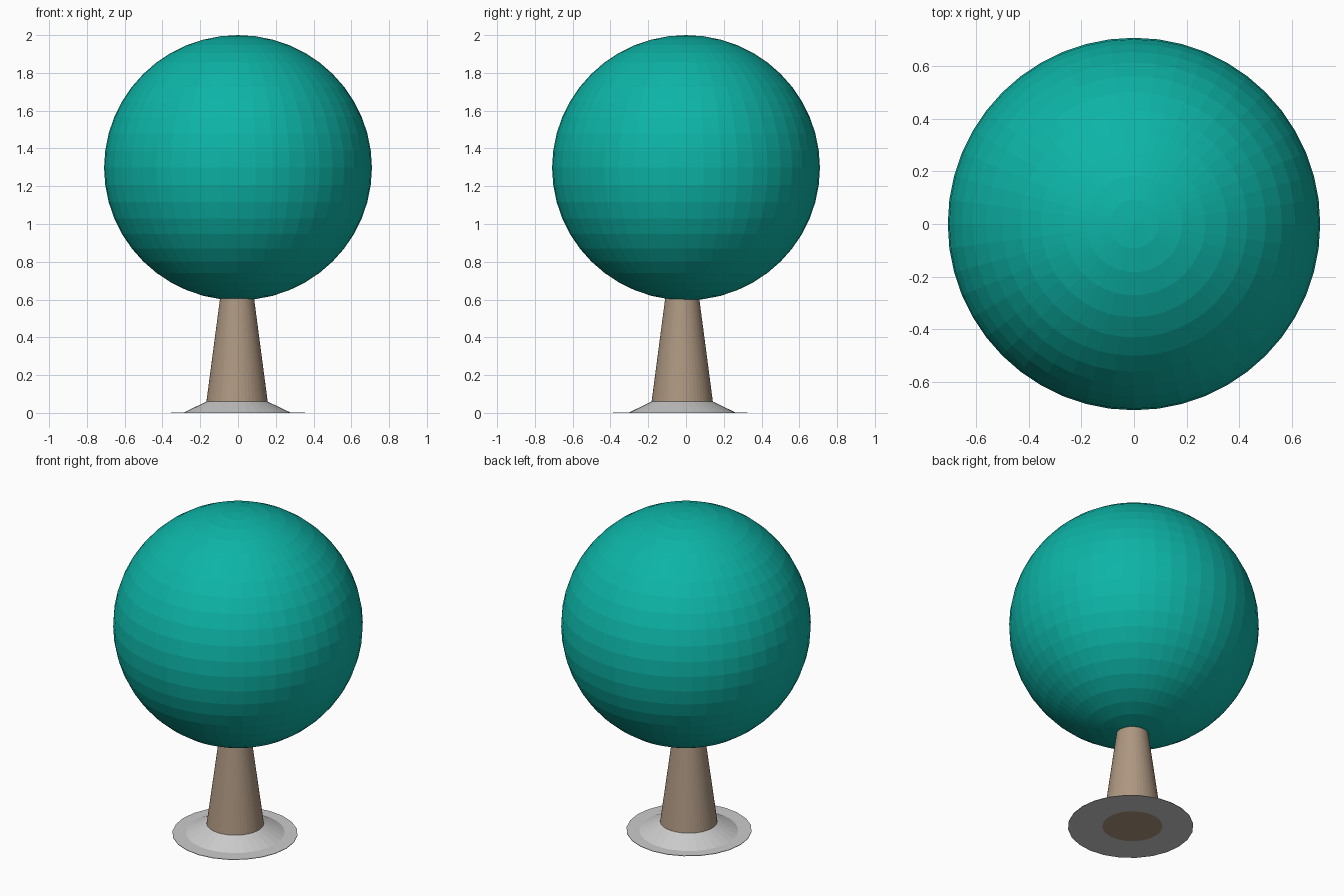
import bpy
from math import cos, sin, tau

if "Cube" in bpy.data.objects:
    bpy.data.objects.remove(bpy.data.objects["Cube"])


def paint(obj, name, color):
    mat = bpy.data.materials.get(name) or bpy.data.materials.new(name)
    mat.diffuse_color = (*color, 1)
    mat.use_nodes = True
    mat.node_tree.nodes["Principled BSDF"].inputs["Base Color"].default_value = mat.diffuse_color
    obj.data.materials.append(mat)


def lathe(name, rings, sides, capped=False, closed=False):
    """Join circles given as (radius, z, (x, y) centre), listed upward on the outside."""
    verts = [(cx + r * cos(tau * i / sides), cy + r * sin(tau * i / sides), z)
             for r, z, (cx, cy) in rings for i in range(sides)]
    n = len(rings)
    faces = []
    for k in range(n if closed else n - 1):
        a, b = k * sides, (k + 1) % n * sides
        for i in range(sides):
            j = (i + 1) % sides
            faces.append((a + i, a + j, b + j, b + i))
    if capped:
        faces.append(tuple(reversed(range(sides))))
        faces.append(tuple(range((n - 1) * sides, n * sides)))
    mesh = bpy.data.meshes.new(name)
    mesh.from_pydata(verts, [], faces)
    obj = bpy.data.objects.new(name, mesh)
    bpy.context.collection.objects.link(obj)
    return obj


AXIS = (-0.005, -0.02)      # trunk and collar
RIM = (0, -0.03)            # outer edge of the ground ring
TEAL = (0.004, 0.455, 0.384)
BARK = (0.42, 0.31, 0.22)
STONE = (0.6, 0.6, 0.6)

# Round faceted crown
bpy.ops.mesh.primitive_uv_sphere_add(segments=48, ring_count=24, radius=0.709,
                                     location=(0, 0, 1.298))
crown = bpy.context.object
crown.name = "crown"
crown.scale.z = 0.702 / 0.709
paint(crown, "teal", TEAL)

# Tapered trunk
trunk = lathe("trunk", [(0.17, 0, AXIS), (0.089, 0.615, AXIS)], 48, capped=True)
paint(trunk, "bark", BARK)

# Sloping collar around the trunk foot
collar = lathe("base_collar", [(0.28, 0.003, AXIS), (0.162, 0.06, AXIS)], 32)
paint(collar, "stone", STONE)

# Thin flat ring on the ground
ring = lathe("base_ring", [(0.17, 0, AXIS), (0.356, 0, RIM),
                           (0.356, 0.003, RIM), (0.17, 0.003, AXIS)], 24, closed=True)
paint(ring, "stone", STONE)
